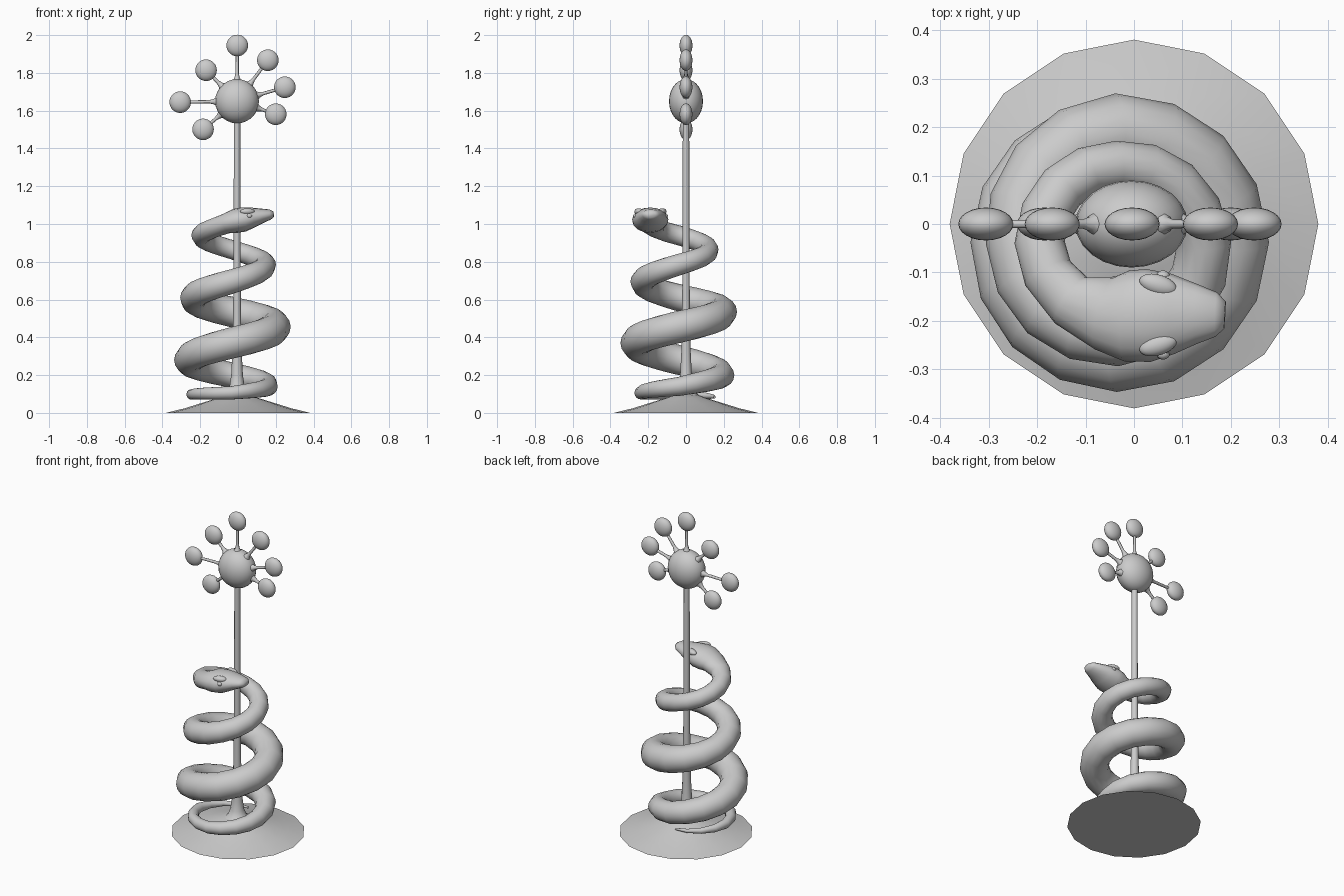
import bpy, bmesh, math
from mathutils import Vector, Matrix

if "Cube" in bpy.data.objects:
    bpy.data.objects.remove(bpy.data.objects["Cube"])

AXIS_X = -0.005


def finish(bm, name, angle=50):
    bmesh.ops.recalc_face_normals(bm, faces=bm.faces)
    me = bpy.data.meshes.new(name)
    bm.to_mesh(me)
    bm.free()
    ob = bpy.data.objects.new(name, me)
    bpy.context.collection.objects.link(ob)
    bpy.ops.object.select_all(action='DESELECT')
    ob.select_set(True)
    bpy.context.view_layer.objects.active = ob
    bpy.ops.object.shade_smooth_by_angle(angle=math.radians(angle))
    return ob


def loft(rings, name, angle=50):
    """Skin a list of equally sized point rings and cap both ends."""
    bm = bmesh.new()
    loops = [[bm.verts.new(p) for p in ring] for ring in rings]
    n = len(loops[0])
    for a, b in zip(loops, loops[1:]):
        for i in range(n):
            j = (i + 1) % n
            bm.faces.new((a[i], a[j], b[j], b[i]))
    bm.faces.new(loops[0])
    bm.faces.new(loops[-1])
    return finish(bm, name, angle)


def lathe(profile, name, sides, matrix=Matrix()):
    rings = []
    for r, z in profile:
        rings.append([matrix @ Vector((r * math.cos(t), r * math.sin(t), z))
                      for t in (2 * math.pi * i / sides for i in range(sides))])
    return loft(rings, name)


def ellipsoid(name, centre, size, rot=Matrix()):
    bm = bmesh.new()
    m = Matrix.Translation(centre) @ rot @ Matrix.Diagonal((*size, 1))
    bmesh.ops.create_uvsphere(bm, u_segments=24, v_segments=14, radius=1, matrix=m)
    return finish(bm, name, 180)


# base and pole
lathe([(0.381, 0), (0.28, 0.025), (0.2, 0.05), (0.11, 0.078), (0.065, 0.095)],
      "base", 16)
lathe([(0.085, 0.08), (0.055, 0.105), (0.04, 0.14), (0.031, 0.2), (0.025, 0.32),
       (0.021, 0.5), (0.018, 0.9), (0.017, 1.58)],
      "pole", 12, Matrix.Translation((AXIS_X, 0, 0)))

# finial: flattened orb with seven balls on flared rods
hub = Vector((AXIS_X, 0, 1.65))
ellipsoid("orb", hub, (0.116, 0.09, 0.117))
balls = [(-0.004, 1.945), (0.158, 1.867), (0.248, 1.724), (0.2, 1.581),
         (-0.185, 1.501), (-0.306, 1.645), (-0.169, 1.814)]
for i, (x, z) in enumerate(balls):
    c = Vector((x, 0, z))
    d = c - hub
    m = Matrix.Translation(hub) @ d.to_track_quat('Z', 'Y').to_matrix().to_4x4()
    lathe([(0.03, 0.1), (0.015, 0.122), (0.009, 0.145), (0.008, d.length)],
          f"rod_{i + 1}", 8, m)
    ellipsoid(f"ball_{i + 1}", c, (0.057, 0.034, 0.057))

# snake coil, one key per quarter turn from the tail: (coil radius, z, body radius)
keys = [(0.19, 0.083, 0.006), (0.21, 0.098, 0.028), (0.2, 0.106, 0.035),
        (0.195, 0.14, 0.05), (0.228, 0.2, 0.066), (0.225, 0.28, 0.078),
        (0.227, 0.37, 0.082), (0.23, 0.455, 0.084), (0.228, 0.535, 0.08),
        (0.2, 0.61, 0.071), (0.192, 0.695, 0.064), (0.18, 0.785, 0.056),
        (0.16, 0.865, 0.05), (0.16, 0.94, 0.052)]
CX, CY, STEPS = -0.035, -0.038, 4
path = []   # (centre, half width, half height)
for k in range((len(keys) - 1) * STEPS + 1):
    q = min(k // STEPS, len(keys) - 2)
    f = k / STEPS - q
    r, z, t = (a + (b - a) * f for a, b in zip(keys[q], keys[q + 1]))
    ang = math.pi / 2 * (1 + k / STEPS)
    path.append((Vector((CX + r * math.cos(ang), CY + r * math.sin(ang), z)), t, t))

# neck and head sections
for x, y, z, w, h in [(-0.178, -0.102, 0.957, 0.053, 0.052),
                      (-0.13, -0.158, 0.978, 0.058, 0.051),
                      (-0.06, -0.184, 1.003, 0.078, 0.054),
                      (-0.015, -0.19, 1.016, 0.094, 0.064),
                      (0.03, -0.189, 1.024, 0.096, 0.065),
                      (0.08, -0.186, 1.035, 0.083, 0.053),
                      (0.13, -0.186, 1.044, 0.062, 0.038),
                      (0.17, -0.187, 1.05, 0.046, 0.027),
                      (0.188, -0.188, 1.051, 0.028, 0.015)]:
    path.append((Vector((x, y, z)), w, h))

rings = []
for i, (c, w, h) in enumerate(path):
    t = (path[min(i + 1, len(path) - 1)][0] - path[max(i - 1, 0)][0]).normalized()
    side = t.cross(Vector((0, 0, 1))).normalized()
    up = side.cross(t)
    rings.append([c + side * w * math.cos(a) + up * h * math.sin(a)
                  for a in (2 * math.pi * j / 16 for j in range(16))])
loft(rings, "snake", 80)

# eyes under brow ridges, one per side of the head
for s, label in ((-1, "outer"), (1, "inner")):
    ellipsoid(f"eye_{label}", (0.06, -0.188 + s * 0.08, 1.043), (0.014, 0.012, 0.012))
    ellipsoid(f"brow_{label}", (0.05, -0.188 + s * 0.062, 1.066), (0.04, 0.021, 0.017),
              Matrix.Rotation(-s * 0.3, 4, 'Z'))
